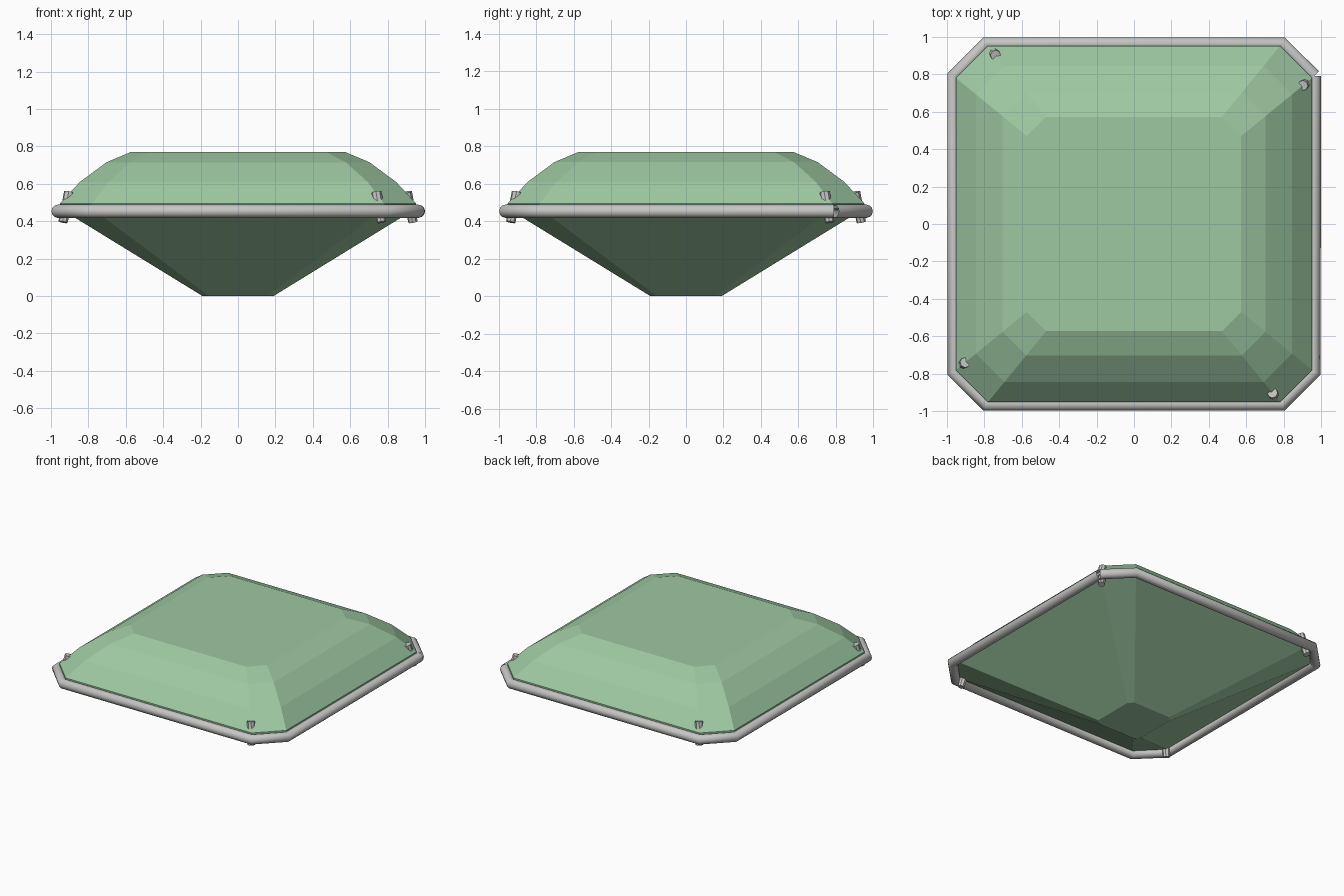
import bpy, bmesh
from mathutils import Vector

if "Cube" in bpy.data.objects:
    bpy.data.objects.remove(bpy.data.objects["Cube"])


def material(name, rgb):
    m = bpy.data.materials.new(name)
    m.diffuse_color = (*rgb, 1)
    m.use_nodes = True
    m.node_tree.nodes["Principled BSDF"].inputs["Base Color"].default_value = m.diffuse_color
    return m


green = material("pale green", (0.34, 0.58, 0.36))
silver = material("silver", (0.56, 0.56, 0.55))
CUT = 0.82  # corner position as a share of the half width


def octagon(h, z):
    """Cut-corner square, starting at the right side's back corner."""
    c = h * CUT
    return [Vector((x, y, z)) for x, y in
            [(h, c), (c, h), (-c, h), (-h, c), (-h, -c), (-c, -h), (c, -h), (h, -c)]]


def mesh_object(name, bm, mat):
    bmesh.ops.recalc_face_normals(bm, faces=bm.faces)
    me = bpy.data.meshes.new(name)
    bm.to_mesh(me)
    bm.free()
    me.materials.append(mat)
    ob = bpy.data.objects.new(name, me)
    bpy.context.collection.objects.link(ob)
    return ob


def loft(bm, rings):
    """Skin a stack of rings and cap both ends."""
    loops = [[bm.verts.new(p) for p in r] for r in rings]
    for a, b in zip(loops, loops[1:]):
        n = len(a)
        for i in range(n):
            j = (i + 1) % n
            bm.faces.new((a[i], a[j], b[j], b[i]))
    bm.faces.new(loops[0][::-1])
    bm.faces.new(loops[-1])


# Step-cut stone: culet, pavilion, girdle, three crown steps, table
bm = bmesh.new()
loft(bm, [octagon(h, z) for h, z in
          [(0.19, 0), (0.952, 0.468), (0.952, 0.495),
           (0.845, 0.61), (0.703, 0.715), (0.573, 0.77)]])
mesh_object("gemstone", bm, green)

# Round wire rim, open at its starting corner
curve = bpy.data.curves.new("rim", "CURVE")
curve.dimensions = "3D"
curve.bevel_depth = 0.035
curve.bevel_resolution = 4
spline = curve.splines.new("POLY")
path = octagon(0.965, 0.453)
path.append(path[0])
spline.points.add(len(path) - 1)
for p, co in zip(spline.points, path):
    p.co = (*co, 1)
    p.radius = 1
spline.use_smooth = True
curve.materials.append(silver)
rim = bpy.data.objects.new("rim", curve)
bpy.context.collection.objects.link(rim)

# Four leaning prongs, one on every other girdle corner
for k, corner in enumerate(octagon(0.952, 0)[::2]):
    low = corner * 0.983 + Vector((0, 0, 0.395))
    high = corner * 0.948 + Vector((0, 0, 0.555))
    axis = high - low
    bm = bmesh.new()
    bmesh.ops.create_cone(bm, cap_ends=True, segments=8, radius1=0.025,
                          radius2=0.028, depth=axis.length)
    rot = axis.to_track_quat("Z", "Y").to_matrix()
    for v in bm.verts:
        v.co = rot @ v.co + (low + high) / 2
    mesh_object(f"prong_{k + 1}", bm, silver)
